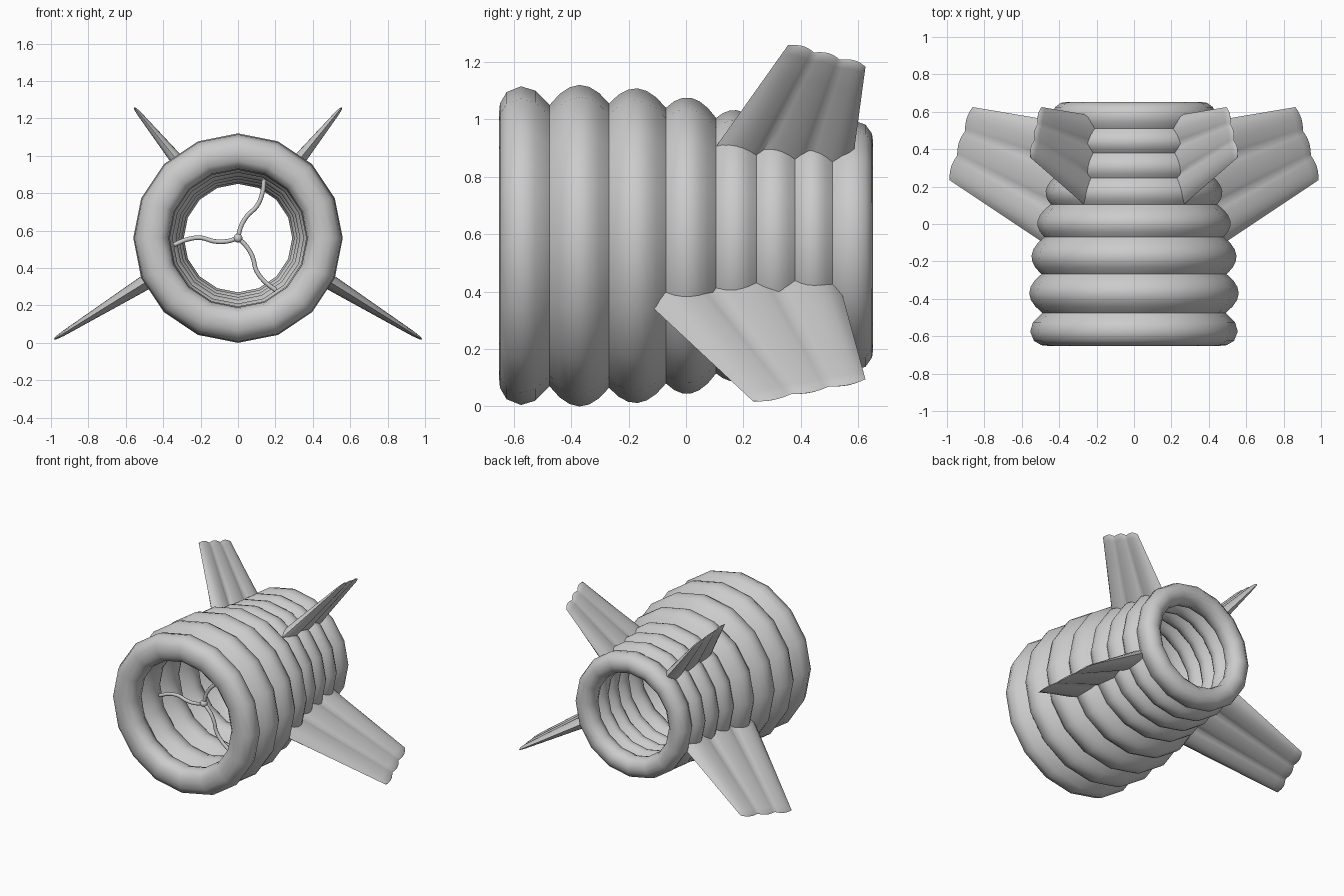
import bpy, bmesh
from math import sin, cos, pi, tau, radians
from mathutils import Vector

if "Cube" in bpy.data.objects:
    bpy.data.objects.remove(bpy.data.objects["Cube"])

CZ = 0.56      # height of the tube axis
SIDES = 16


def finish(name, verts, faces, angle):
    me = bpy.data.meshes.new(name)
    me.from_pydata(verts, [], faces)
    bm = bmesh.new()
    bm.from_mesh(me)
    bmesh.ops.remove_doubles(bm, verts=bm.verts, dist=1e-5)
    bmesh.ops.recalc_face_normals(bm, faces=bm.faces)
    bm.to_mesh(me)
    bm.free()
    ob = bpy.data.objects.new(name, me)
    bpy.context.collection.objects.link(ob)
    bpy.ops.object.select_all(action='DESELECT')
    ob.select_set(True)
    bpy.context.view_layer.objects.active = ob
    bpy.ops.object.shade_smooth_by_angle(angle=radians(angle))
    return ob


# Puffy tube body: closed profile of bulges outside and inside, lathed around y
seams = [-0.475, -0.268, -0.07, 0.105, 0.245, 0.38, 0.51]
out_valley = [0.49, 0.495, 0.48, 0.445, 0.43, 0.415, 0.405]
out_peak = [0.56, 0.548, 0.515, 0.472, 0.455, 0.445]
in_valley = [0.425, 0.425, 0.415, 0.39, 0.37, 0.355, 0.345]
in_peak = [0.37, 0.365, 0.35, 0.33, 0.315, 0.30]


def bulges(valley, peak, steps=6):
    pts = []
    for i, p in enumerate(peak):
        for k in range(steps):
            t = k / steps
            base = valley[i] + (valley[i + 1] - valley[i]) * t
            mid = (valley[i] + valley[i + 1]) / 2
            pts.append((seams[i] + (seams[i + 1] - seams[i]) * t,
                        base + (p - mid) * sin(pi * t) ** 0.85))
    return pts + [(seams[-1], valley[-1])]


front_out = [(-0.652, 0.455), (-0.648, 0.495), (-0.625, 0.535), (-0.575, 0.555), (-0.525, 0.54)]
rear_end = [(0.545, 0.428), (0.585, 0.435), (0.625, 0.422), (0.648, 0.39), (0.652, 0.36),
            (0.646, 0.33), (0.62, 0.302), (0.58, 0.29), (0.54, 0.305)]
front_in = [(-0.525, 0.385), (-0.57, 0.37), (-0.615, 0.38), (-0.645, 0.412)]
profile = (front_out + bulges(out_valley, out_peak) + rear_end
           + bulges(in_valley, in_peak)[::-1] + front_in)
n = len(profile)
verts = [(r * sin(tau * s / SIDES), y, CZ + r * cos(tau * s / SIDES))
         for s in range(SIDES) for y, r in profile]
faces = [(s * n + i, s * n + (i + 1) % n,
          (s + 1) % SIDES * n + (i + 1) % n, (s + 1) % SIDES * n + i)
         for s in range(SIDES) for i in range(n)]
finish("tube_body", verts, faces, 50)


# Fins: inflated panels with three lobes, thinning towards the tip
def fin(name, root_lead, tip_lead, tip_trail, root_trail, half, mirror):
    a, b, c, d = map(Vector, (root_lead, tip_lead, tip_trail, root_trail))
    span = (b - a).normalized()
    normal = Vector((span.z, 0, -span.x)).normalized()
    nu, rows = 24, [0, 0.25, 0.5, 0.75, 0.93, 0.985, 1.0]
    verts, faces = [], []
    for side in (1, -1):
        for v in rows:
            for i in range(nu + 1):
                u = i / nu
                lobe = abs(sin(3 * pi * u))
                p = a.lerp(d, u).lerp(b.lerp(c, u), v)
                floor = 0.6 if 0.17 < u < 0.83 else 0
                th = floor + (1 - floor) * lobe ** 0.6
                taper = (1 - 0.78 * v) * (0 if v == 1 else 0.7 if v > 0.95 else 1)
                p = p + span * 0.014 * (lobe - 0.7) * v + normal * side * half * th * taper
                verts.append((p.x * mirror, p.y, p.z))
    w = nu + 1
    size = w * len(rows)
    for o in (0, size):
        for j in range(len(rows) - 1):
            for i in range(nu):
                k = o + j * w + i
                faces.append((k, k + 1, k + w + 1, k + w))
    for i in range(nu):      # root cap, hidden in the body
        faces.append((i, i + 1, size + i + 1, size + i))
    finish(name, verts, faces, 50)


for label, m in (("right", 1), ("left", -1)):
    fin("lower_fin_" + label, (0.41, -0.15, 0.376), (0.995, 0.24, 0.012),
        (0.87, 0.63, 0.09), (0.33, 0.535, 0.425), 0.047, m)
    fin("upper_fin_" + label, (0.25, 0.09, 0.885), (0.56, 0.36, 1.265),
        (0.50, 0.63, 1.19), (0.225, 0.58, 0.85), 0.043, m)

# Three wavy spokes inside the front opening
FY = -0.38
wave = [(0, 0), (0.015, 0.06), (0.05, 0.12), (0.10, 0.17), (0.13, 0.24), (0.14, 0.315)]
cu = bpy.data.curves.new("wavy_spokes", 'CURVE')
cu.dimensions = '3D'
cu.bevel_depth = 0.012
cu.bevel_resolution = 2
cu.resolution_u = 5
cu.use_fill_caps = True
for k in range(3):
    ca, sa = cos(tau * k / 3), sin(tau * k / 3)
    sp = cu.splines.new('BEZIER')
    sp.bezier_points.add(len(wave) - 1)
    for bp, (x, z) in zip(sp.bezier_points, wave):
        bp.co = (x * ca - z * sa, FY, CZ + x * sa + z * ca)
        bp.handle_left_type = bp.handle_right_type = 'AUTO'
bpy.context.collection.objects.link(bpy.data.objects.new("wavy_spokes", cu))

# Small hub where the spokes meet
bpy.ops.mesh.primitive_uv_sphere_add(segments=16, ring_count=8, radius=0.024, location=(0, FY, CZ))
bpy.context.object.name = "spoke_hub"
bpy.ops.object.shade_smooth()
